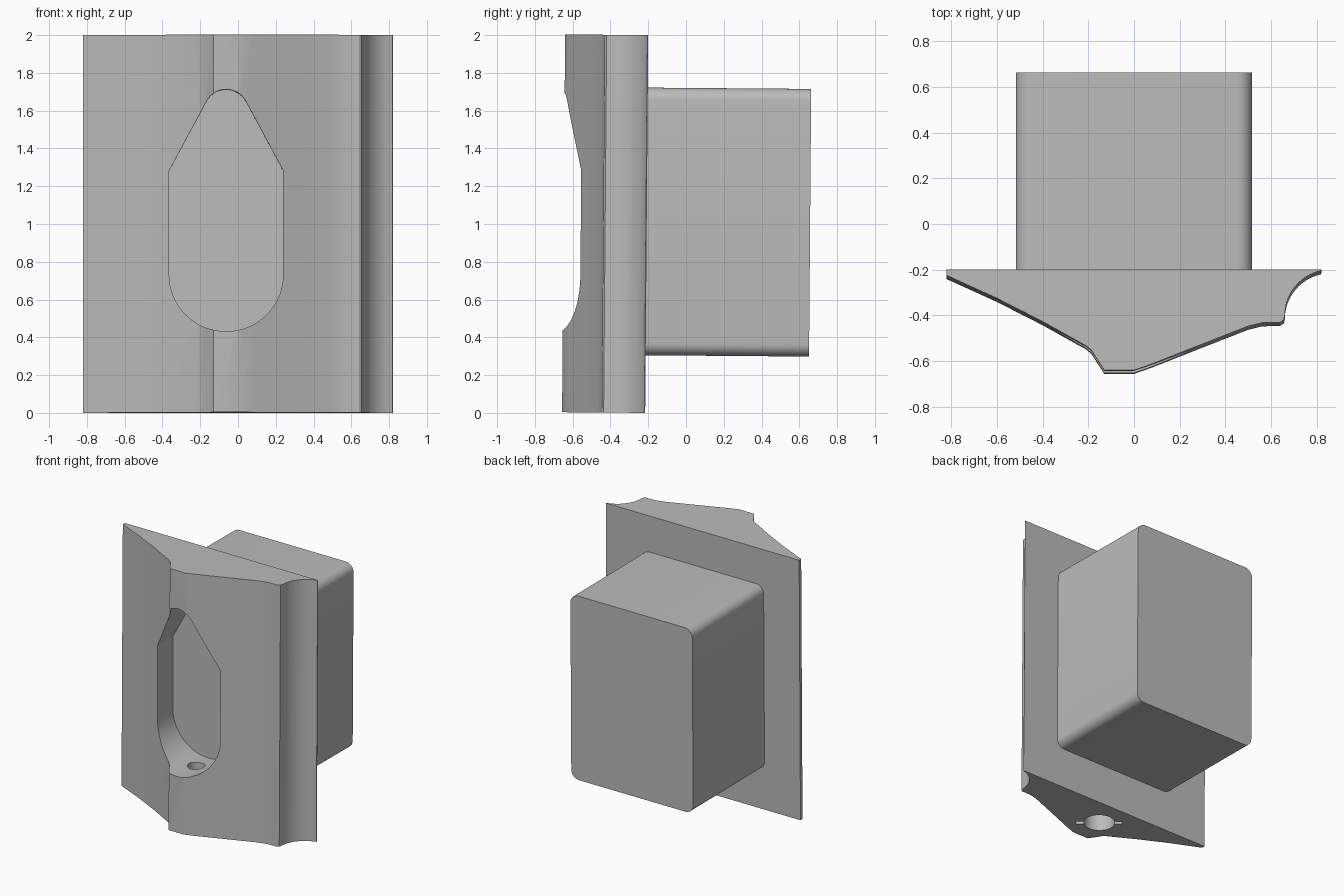
import bpy, bmesh, math
from mathutils import Matrix, Vector

cube = bpy.data.objects.get("Cube")
if cube:
    bpy.data.objects.remove(cube, do_unlink=True)

grey = bpy.data.materials.new("plain grey")
grey.use_nodes = True
COLOUR = (0.5, 0.5, 0.5, 1)
grey.diffuse_color = COLOUR
grey.node_tree.nodes["Principled BSDF"].inputs["Base Color"].default_value = COLOUR

# The whole part leans slightly forward at the foot
LEAN = Matrix.Translation((0, -0.2, 2)) @ Matrix.Rotation(-0.008, 4, 'X') @ Matrix.Translation((0, 0.2, -2))


def prism(name, points, offset):
    """Extrude a closed outline along an offset."""
    bm = bmesh.new()
    face = bm.faces.new([bm.verts.new(p) for p in points])
    new = bmesh.ops.extrude_face_region(bm, geom=[face])["geom"]
    bmesh.ops.translate(bm, vec=Vector(offset), verts=[v for v in new if isinstance(v, bmesh.types.BMVert)])
    bmesh.ops.recalc_face_normals(bm, faces=bm.faces)
    bm.transform(LEAN)
    mesh = bpy.data.meshes.new(name)
    bm.to_mesh(mesh)
    bm.free()
    mesh.materials.append(grey)
    ob = bpy.data.objects.new(name, mesh)
    bpy.context.collection.objects.link(ob)
    return ob


def arc(cx, cy, r, start, end, steps=12):
    angles = [math.radians(start + (end - start) * i / steps) for i in range(steps + 1)]
    return [(cx + r * math.cos(a), cy + r * math.sin(a)) for a in angles]


def cut(target, cutter):
    mod = target.modifiers.new(cutter.name, 'BOOLEAN')
    mod.operation = 'DIFFERENCE'
    mod.solver = 'EXACT'
    mod.object = cutter
    bpy.context.view_layer.objects.active = target
    bpy.ops.object.modifier_apply(modifier=mod.name)
    bpy.data.objects.remove(cutter, do_unlink=True)


def smooth(ob):
    bpy.ops.object.select_all(action='DESELECT')
    ob.select_set(True)
    bpy.context.view_layer.objects.active = ob
    bpy.ops.object.shade_smooth_by_angle(angle=math.radians(25))


# Sculpted front plate: ridge in the middle, scooped groove on one side
profile = [(-0.82, -0.2), (-0.82, -0.225), (-0.6, -0.325), (-0.4, -0.427),
           (-0.21, -0.533), (-0.187, -0.552), (-0.13, -0.64), (0, -0.64), (0.08, -0.612),
           (0.3, -0.525), (0.5, -0.447), (0.56, -0.432), (0.64, -0.43), (0.655, -0.42)]
profile += arc(0.86, -0.4, 0.2, 180, 102) + [(0.82, -0.2)]
plate = prism("front_plate", [(x, y, 0) for x, y in profile], (0, 0, 2))

# Teardrop recess in the front
MID = -0.0625
tear = arc(MID, 0.73, 0.302, 180, 360, 32) + [(MID + 0.302, 1.28)]
tear += arc(MID, 1.593, 0.117, 29, 151, 16) + [(MID - 0.302, 1.28)]
cut(plate, prism("recess_cutter", [(x, -0.9, z) for x, z in tear], (0, 0.64, 0)))

# Screw hole from the foot into the recess, with a wider slotted mouth
HX, HY = -0.05, -0.42


def bore(radius, bottom, height):
    ring = arc(HX, HY, radius, 0, 360, 32)[:-1]
    return prism("bore_cutter", [(x, y, bottom) for x, y in ring], (0, 0, height))


cut(plate, bore(0.062, -0.1, 0.7))
cut(plate, bore(0.108, -0.1, 0.3))
along = Vector((0.755, -0.655, 0)) * 0.16
across = Vector((0.655, 0.755, 0)) * 0.018
base = Vector((HX, HY, -0.1))
slot = [base + along + across, base - along + across, base - along - across, base + along - across]
cut(plate, prism("slot_cutter", slot, (0, 0, 0.2)))
smooth(plate)

# Rounded block behind the plate
W, LOW, HIGH, R = 0.517, 0.305, 1.722, 0.065
outline = []
for cx, cz, start in ((W - R, HIGH - R, 0), (R - W, HIGH - R, 90), (R - W, LOW + R, 180), (W - R, LOW + R, 270)):
    outline += arc(cx, cz, R, start, start + 90, 8)
block = prism("rear_block", [(x, -0.2, z) for x, z in outline], (0, 0.865, 0))
smooth(block)
